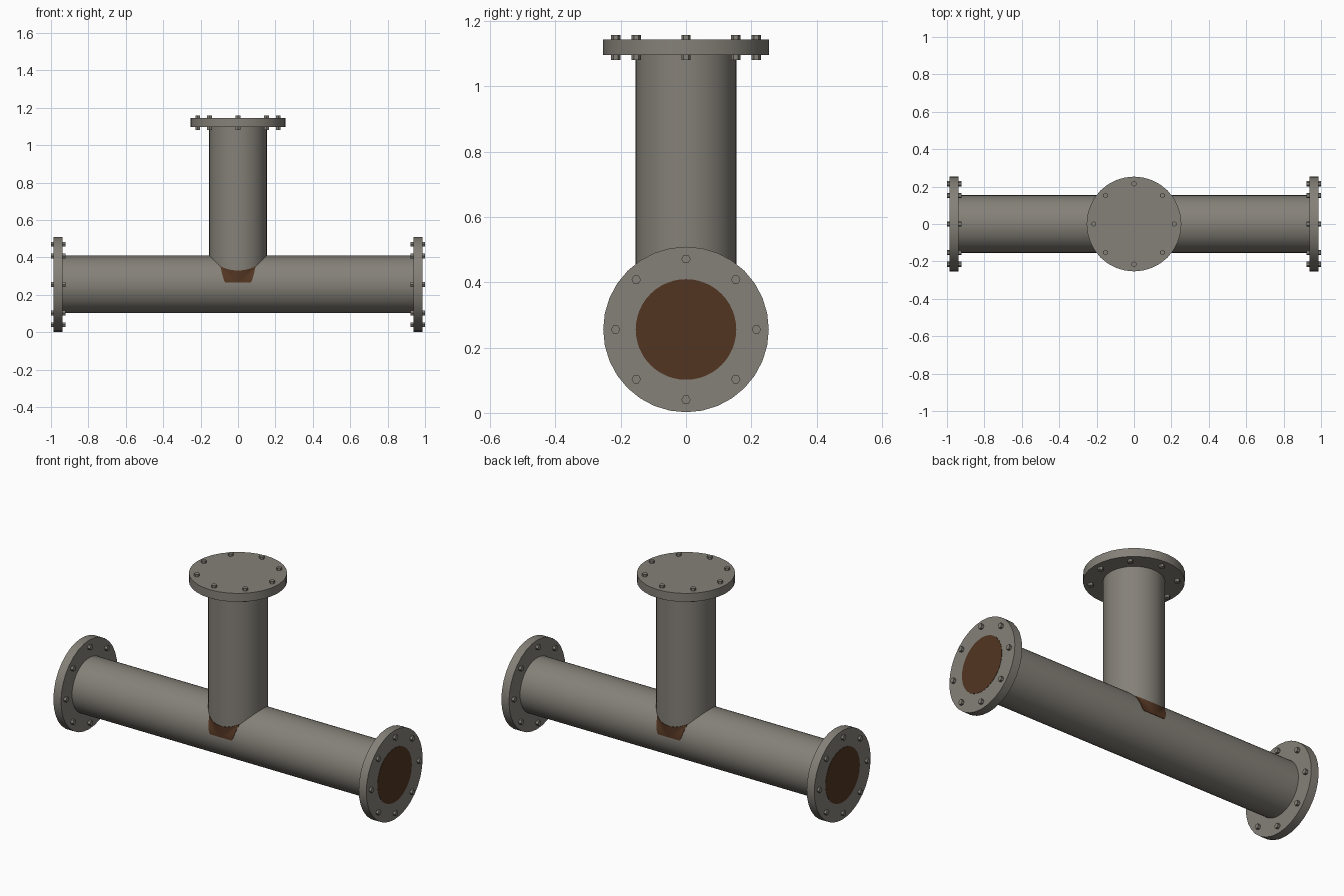
import bpy, bmesh, math
from mathutils import Matrix, Vector

if "Cube" in bpy.data.objects:
    bpy.data.objects.remove(bpy.data.objects["Cube"])

R, FLANGE_R, BOLT_R, BOLT_CIRCLE = 0.154, 0.2535, 0.0145, 0.2155
ZC = 0.2555                      # height of the main pipe axis
TOP = 1.158                      # height of the upper bolt tips


def material(name, rgb):
    m = bpy.data.materials.new(name)
    m.diffuse_color = (*rgb, 1)
    m.use_nodes = True
    m.node_tree.nodes["Principled BSDF"].inputs["Base Color"].default_value = m.diffuse_color
    return m


STEEL = material("warm grey steel", (0.235, 0.22, 0.19))
RUST = material("dark rust", (0.085, 0.036, 0.016))


def finish(name, bm, mat, smooth=True):
    mesh = bpy.data.meshes.new(name)
    bmesh.ops.recalc_face_normals(bm, faces=bm.faces)
    bm.to_mesh(mesh)
    bm.free()
    mesh.materials.append(mat)
    ob = bpy.data.objects.new(name, mesh)
    bpy.context.collection.objects.link(ob)
    if smooth:
        bpy.context.view_layer.objects.active = ob
        bpy.ops.object.select_all(action='DESELECT')
        ob.select_set(True)
        bpy.ops.object.shade_smooth_by_angle(angle=math.radians(35))
    return ob


def add_cyl(bm, frame, r, a, b, sides, u=0, v=0, caps=True):
    """Cylinder from a to b along the frame's z axis, offset sideways by u, v."""
    place = frame @ Matrix.Translation((u, v, (a + b) / 2))
    bmesh.ops.create_cone(bm, cap_ends=caps, segments=sides, radius1=r,
                          radius2=r, depth=b - a, matrix=place)


def cyl(name, frame, r, a, b, sides, mat):
    bm = bmesh.new()
    add_cyl(bm, frame, r, a, b, sides)
    return finish(name, bm, mat)


centre = Matrix.Translation((0, 0, ZC))
right = centre @ Matrix.Rotation(math.pi / 2, 4, 'Y')
left = centre @ Matrix.Rotation(-math.pi / 2, 4, 'Y')
up = Matrix.Translation((0, 0, TOP - 1))     # so that every bolt tip is at 1.0

# Pipes
cyl("main_pipe", right, R, -0.95, 0.95, 48, STEEL)
cyl("branch_pipe", centre, R, 0, 0.86, 48, STEEL)

# Flanges with a ring of eight hexagonal bolts each
for side, frame in (("right", right), ("left", left), ("top", up)):
    cyl(side + "_flange", frame, FLANGE_R, 0.938, 0.986, 32, STEEL)
    bm = bmesh.new()
    for i in range(8):
        a = i * math.pi / 4
        add_cyl(bm, frame, BOLT_R, 0.923, 1.0, 6,
                BOLT_CIRCLE * math.cos(a), BOLT_CIRCLE * math.sin(a))
    finish(side + "_bolts", bm, STEEL, smooth=False)

# Rusty bores showing on the open ends of the main pipe
for side, frame in (("right", right), ("left", left)):
    cyl(side + "_bore", frame, R, 0.98, 0.9875, 48, RUST)

# Rust patches hugging the pipes under the branch, front and back
COLS, ROWS = 16, 8
for side, s in (("front", -1), ("back", 1)):
    bm = bmesh.new()
    grid = []
    for j in range(ROWS + 1):
        t = j / ROWS
        row = []
        for i in range(COLS + 1):
            k = 2 * i / COLS - 1
            x = k * (0.068 + 0.026 * t ** 0.7)
            z = 0.265 + t * (0.065 + 0.022 * k * k)
            y = math.sqrt(R * R - min(x * x, (z - ZC) ** 2)) + 0.002
            row.append(bm.verts.new((x, s * y, z)))
        grid.append(row)
    for j in range(ROWS):
        for i in range(COLS):
            f = bm.faces.new((grid[j][i], grid[j][i + 1],
                              grid[j + 1][i + 1], grid[j + 1][i]))
            f.normal_update()
            if f.normal.y * s < 0:
                f.normal_flip()
    # close the plate against the pipe so that it has a small thickness
    edge = bmesh.ops.extrude_face_region(bm, geom=bm.faces[:])
    moved = [g for g in edge["geom"] if isinstance(g, bmesh.types.BMVert)]
    bmesh.ops.translate(bm, verts=moved, vec=Vector((0, -s * 0.006, 0)))
    finish(side + "_rust_patch", bm, RUST)
